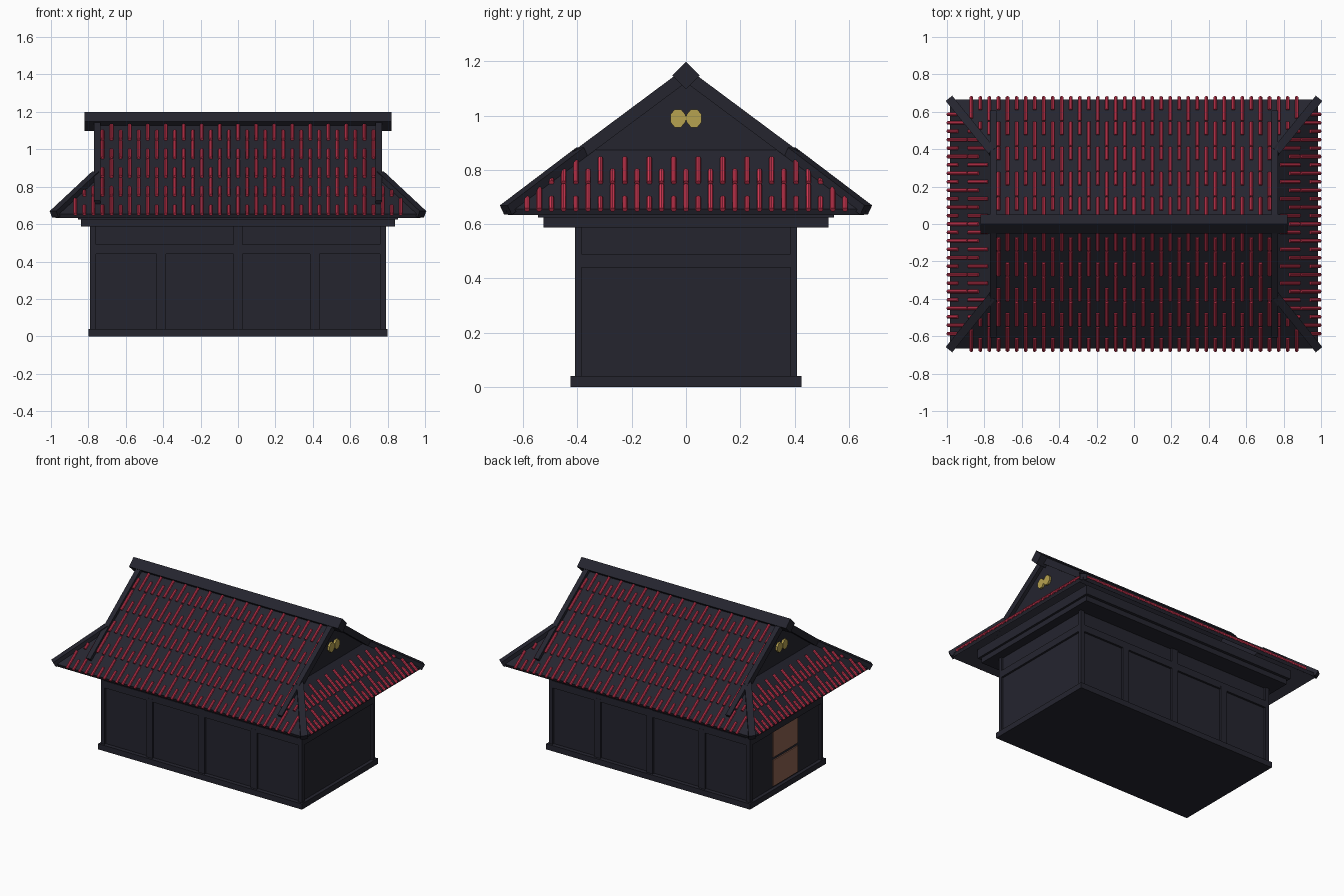
import bpy, bmesh, math
from mathutils import Vector, Matrix

old = bpy.data.objects.get("Cube")
if old:
    bpy.data.objects.remove(old, do_unlink=True)


def material(name, rgb):
    m = bpy.data.materials.new(name)
    m.use_nodes = True
    m.diffuse_color = (*rgb, 1)
    bsdf = m.node_tree.nodes["Principled BSDF"]
    bsdf.inputs["Base Color"].default_value = (*rgb, 1)
    bsdf.inputs["Roughness"].default_value = 0.8
    return m


DARK = material("dark slate", (0.018, 0.018, 0.028))
RED = material("red tile", (0.66, 0.04, 0.09))
GOLD = material("gold", (0.47, 0.36, 0.08))
BROWN = material("brown wood", (0.26, 0.12, 0.08))


def finish(bm, name, mat):
    mesh = bpy.data.meshes.new(name)
    bm.to_mesh(mesh)
    bm.free()
    mesh.materials.append(mat)
    ob = bpy.data.objects.new(name, mesh)
    bpy.context.collection.objects.link(ob)
    return ob


def box(bm, x0, x1, y0, y1, z0, z1):
    centre = Vector((x0 + x1, y0 + y1, z0 + z1)) / 2
    size = (abs(x1 - x0), abs(y1 - y0), z1 - z0, 1)
    bmesh.ops.create_cube(bm, size=1, matrix=Matrix.Translation(centre) @ Matrix.Diagonal(size))


def bar(bm, a, b, width, height):
    a, b = Vector(a), Vector(b)
    d = b - a
    turn = d.to_track_quat("X", "Z").to_matrix().to_4x4()
    bmesh.ops.create_cube(bm, size=1, matrix=Matrix.Translation((a + b) / 2) @ turn
                          @ Matrix.Diagonal((d.length, width, height, 1)))


def rod(bm, a, b, radius):
    a, b = Vector(a), Vector(b)
    d = b - a
    turn = d.to_track_quat("Z", "X").to_matrix().to_4x4()
    bmesh.ops.create_cone(bm, cap_ends=True, segments=8, radius1=radius, radius2=radius,
                          depth=d.length, matrix=Matrix.Translation((a + b) / 2) @ turn)


def block(name, x, y, z0, z1):
    bm = bmesh.new()
    box(bm, -x, x, -y, y, z0, z1)
    return finish(bm, name, DARK)


# Body: plinth, recessed wall core and stepped cornice
block("plinth", 0.80, 0.425, 0, 0.04)
block("wall_panels", 0.775, 0.395, 0.02, 0.62)
block("lower_cornice", 0.84, 0.525, 0.588, 0.625)
block("upper_cornice", 0.855, 0.545, 0.625, 0.69)

# Timber frame
bm = bmesh.new()
for s in (-1, 1):
    for t in (-1, 1):
        box(bm, s * 0.76, s * 0.79, t * 0.385, t * 0.41, 0.03, 0.6)
        box(bm, s * 0.385, s * 0.435, t * 0.39, t * 0.41, 0.03, 0.46)
    box(bm, -0.025, 0.025, s * 0.39, s * 0.41, 0.03, 0.6)
    box(bm, -0.77, 0.77, s * 0.39, s * 0.409, 0.44, 0.49)
    box(bm, s * 0.77, s * 0.789, -0.39, 0.39, 0.44, 0.49)
finish(bm, "wall_frame", DARK)

# Door on the -x end
bm = bmesh.new()
for z0, z1 in ((0.05, 0.235), (0.255, 0.44)):
    box(bm, -0.783, -0.774, -0.135, 0.135, z0, z1)
finish(bm, "door", BROWN)

# Roof planes: gable on top, hips at the ends
EAVE_X, EAVE_Y, EAVE_Z = 0.985, 0.665, 0.655
TOP, GABLE_X = 1.15, 0.745
MAIN = (TOP - EAVE_Z) / EAVE_Y
HIP = 0.907


def main_y(z):
    return (TOP - z) / MAIN


def hip_x(z):
    return EAVE_X + (EAVE_Z - z) / HIP


gz = EAVE_Z + (EAVE_X - GABLE_X) * HIP
gy = main_y(gz)
bm = bmesh.new()
for s in (-1, 1):
    def v(x, y, z):
        return bm.verts.new((s * x, s * y, z))
    bm.faces.new([v(-EAVE_X, -EAVE_Y, EAVE_Z), v(EAVE_X, -EAVE_Y, EAVE_Z), v(GABLE_X, -gy, gz),
                  v(GABLE_X, 0, TOP), v(-GABLE_X, 0, TOP), v(-GABLE_X, -gy, gz)])
    bm.faces.new([v(EAVE_X, -EAVE_Y, EAVE_Z), v(EAVE_X, EAVE_Y, EAVE_Z),
                  v(GABLE_X, gy, gz), v(GABLE_X, -gy, gz)])
    bm.faces.new([v(GABLE_X, -gy, gz), v(GABLE_X, gy, gz), v(GABLE_X, 0, TOP)])
bmesh.ops.remove_doubles(bm, verts=bm.verts, dist=0.0005)
roof = finish(bm, "roof", DARK)
shell = roof.modifiers.new("thickness", "SOLIDIFY")
shell.thickness = 0.025
shell.offset = -1

# Ridge beam with diamond section
bm = bmesh.new()
side = 0.05 * math.sqrt(2)
bmesh.ops.create_cube(bm, size=1, matrix=Matrix.Translation((0, 0, 1.148))
                      @ Matrix.Rotation(math.pi / 4, 4, "X") @ Matrix.Diagonal((1.64, side, side, 1)))
finish(bm, "ridge_beam", DARK)

# Bargeboards on the gables and bars along the hips
bm = bmesh.new()
for s in (-1, 1):
    for t in (-1, 1):
        bar(bm, (s * 0.7525, 0, TOP), (s * 0.7525, t * 0.593, TOP - 0.593 * MAIN), 0.035, 0.045)
finish(bm, "bargeboards", DARK)
bm = bmesh.new()
for s in (-1, 1):
    for t in (-1, 1):
        bar(bm, (s * 0.755, t * main_y(0.865), 0.865), (s * 0.983, t * 0.664, 0.652), 0.045, 0.04)
finish(bm, "hip_bars", DARK)

# Staggered rows of round tiles
ROW, RADIUS = 0.1, 0.0095


def tile_column(bm, index, rows, limit, place):
    for r in range(rows):
        z0 = 0.645 + ROW * r
        z1 = min(z0 + ROW * (0.95 if (r + index) % 2 == 0 else 0.5), limit)
        if z1 - z0 > 0.012:
            a, b = Vector(place(z0)), Vector(place(z1))
            rod(bm, a + Vector((0, 0, 0.008)), b + Vector((0, 0, 0.003)), RADIUS)


for s, name in ((-1, "front_tiles"), (1, "back_tiles")):
    bm = bmesh.new()
    for i in range(-18, 19):
        x = i * 0.0483
        if abs(x) < 0.735:
            limit = 1.14
        else:
            limit = EAVE_Z + (EAVE_X - abs(x)) * HIP - 0.03
        tile_column(bm, i, 5, limit, lambda z: (x, s * main_y(z), z))
    finish(bm, name, RED)

for s, name in ((-1, "right_hip_tiles"), (1, "left_hip_tiles")):
    bm = bmesh.new()
    for i in range(-13, 14):
        y = i * 0.0451
        limit = min(0.855, TOP - abs(y) * MAIN - 0.02)
        tile_column(bm, i, 2, limit, lambda z: (s * hip_x(z), y, z))
    finish(bm, name, RED)

# Paired gable ornaments
bm = bmesh.new()
for s in (-1, 1):
    for t in (-1, 1):
        bmesh.ops.create_cone(bm, cap_ends=True, segments=8, radius1=1, radius2=1, depth=1,
                              matrix=Matrix.Translation((s * 0.75, t * 0.03, 0.99))
                              @ Matrix.Diagonal((0.02, 0.03, 0.036, 1))
                              @ Matrix.Rotation(math.pi / 2, 4, "Y")
                              @ Matrix.Rotation(math.pi / 8, 4, "Z"))
    box(bm, s * 0.742, s * 0.757, -0.008, 0.008, 0.982, 0.998)
finish(bm, "gable_ornaments", GOLD)
